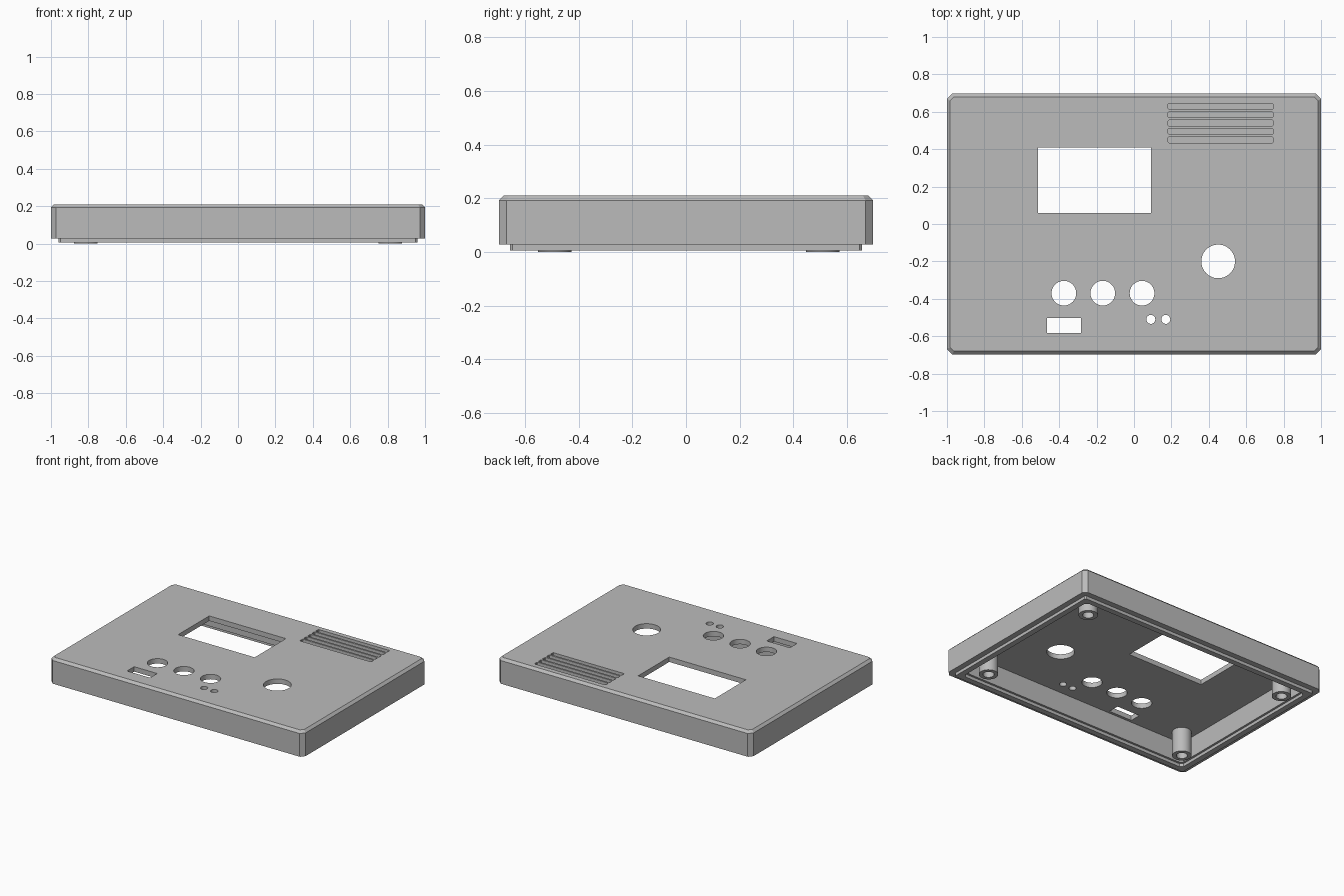
import bpy, bmesh, math

old = bpy.data.objects.get("Cube")
if old:
    bpy.data.objects.remove(old, do_unlink=True)

grey = bpy.data.materials.new("plastic_grey")
grey.use_nodes = True
GREY = (0.5, 0.5, 0.5, 1)
grey.diffuse_color = GREY
grey.node_tree.nodes["Principled BSDF"].inputs["Base Color"].default_value = GREY


def chamfered(hx, hy, c, cx=0, cy=0):
    """Rectangle outline with cut corners."""
    quarter = [(hx, hy - c), (hx - c, hy)]
    pts = quarter + [(-x, y) for x, y in reversed(quarter)]
    pts += [(-x, -y) for x, y in pts]
    return [(cx + x, cy + y) for x, y in pts]


def rectangle(x0, x1, y0, y1):
    return [(x0, y0), (x1, y0), (x1, y1), (x0, y1)]


def circle(cx, cy, r, n=48):
    angles = [2 * math.pi * i / n for i in range(n)]
    return [(cx + r * math.cos(a), cy + r * math.sin(a)) for a in angles]


def loft(bm, loops):
    """Skin a stack of (outline, z) loops and cap both ends."""
    rings = [[bm.verts.new((x, y, z)) for x, y in pts] for pts, z in loops]
    for a, b in zip(rings, rings[1:]):
        n = len(a)
        for i in range(n):
            j = (i + 1) % n
            bm.faces.new((a[i], a[j], b[j], b[i]))
    bm.faces.new(rings[0])
    bm.faces.new(rings[-1])


def finish(bm, name):
    bmesh.ops.recalc_face_normals(bm, faces=bm.faces)
    mesh = bpy.data.meshes.new(name)
    bm.to_mesh(mesh)
    bm.free()
    mesh.materials.append(grey)
    obj = bpy.data.objects.new(name, mesh)
    bpy.context.collection.objects.link(obj)
    return obj


def activate(obj):
    bpy.ops.object.select_all(action='DESELECT')
    obj.select_set(True)
    bpy.context.view_layer.objects.active = obj


# Shell: ceiling, inner wall, stepped lip, outer wall, bevelled top
CEILING, TOP = 0.175, 0.21
profile = [
    (0.095, 0.02, CEILING), (0.095, 0.02, 0.028),
    (0.08, 0.02, 0.028), (0.08, 0.02, 0.006),
    (0.04, 0.01, 0.006), (0.04, 0.01, 0.028),
    (0, 0.028, 0.028), (0, 0.028, 0.193), (0.017, 0.02, TOP),
]
bm = bmesh.new()
loft(bm, [(chamfered(1 - d, 0.697 - d, c), z) for d, c, z in profile])
shell = finish(bm, "enclosure_shell")

# Openings through the top panel
openings = [rectangle(-0.514, 0.09, 0.06, 0.41),
            rectangle(-0.466, -0.284, -0.583, -0.503),
            circle(0.45, -0.2, 0.09)]
openings += [circle(x, -0.37, 0.066) for x in (-0.375, -0.167, 0.043)]
openings += [circle(x, -0.51, 0.024, 24) for x in (0.09, 0.17)]
bm = bmesh.new()
for pts in openings:
    loft(bm, [(pts, 0.12), (pts, 0.3)])

# Shallow vent grooves
for i in range(5):
    pts = chamfered(0.281, 0.016, 0.005, 0.463, 0.45 + 0.0447 * i)
    loft(bm, [(pts, TOP - 0.02), (pts, 0.3)])
cutter = finish(bm, "opening_cutter")
cutter.hide_render = True

activate(shell)
cut = shell.modifiers.new("openings", 'BOOLEAN')
cut.operation = 'DIFFERENCE'
cut.solver = 'EXACT'
cut.object = cutter
bpy.ops.object.modifier_apply(modifier=cut.name)
bpy.data.objects.remove(cutter, do_unlink=True)
bpy.ops.object.shade_smooth_by_angle(angle=math.radians(25))

# Hollow screw bosses hanging from the ceiling
for side, x in (("right", -0.814), ("left", 0.814)):
    for end, y in (("front", -0.49), ("back", 0.51)):
        bm = bmesh.new()
        outer, bore = circle(x, y, 0.0625, 32), circle(x, y, 0.036, 32)
        loft(bm, [(outer, CEILING + 0.005), (outer, 0), (bore, 0), (bore, 0.1)])
        activate(finish(bm, f"screw_boss_{end}_{side}"))
        bpy.ops.object.shade_smooth_by_angle(angle=math.radians(25))
